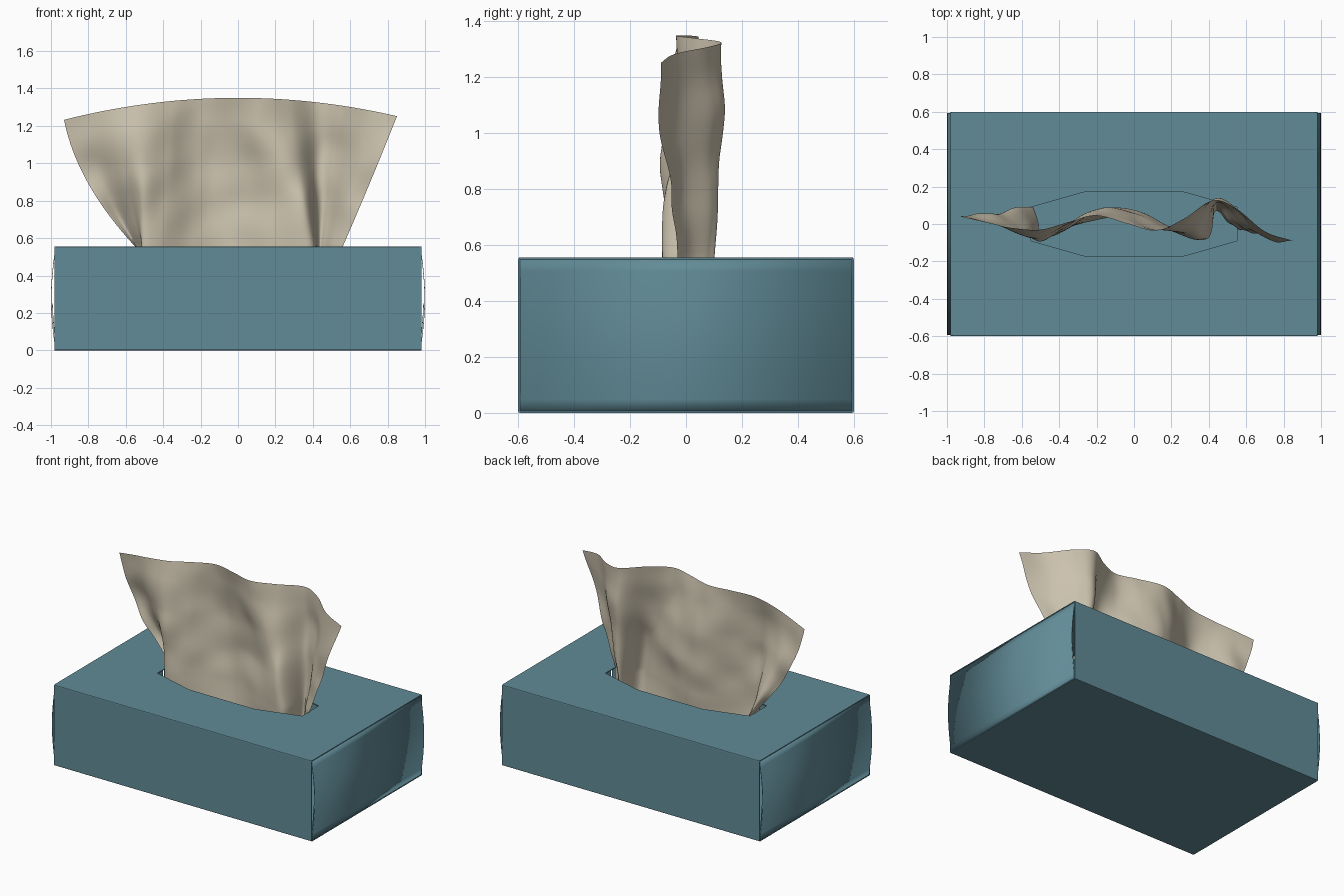
import bpy, bmesh, math
from mathutils import Vector, noise

if "Cube" in bpy.data.objects:
    bpy.data.objects.remove(bpy.data.objects["Cube"])

H = 0.555      # box height
HX, HY = 0.98, 0.6


def material(name, rgb):
    m = bpy.data.materials.new(name)
    m.diffuse_color = (*rgb, 1)
    m.use_nodes = True
    m.node_tree.nodes["Principled BSDF"].inputs["Base Color"].default_value = m.diffuse_color
    return m


def make_object(name, bm, mat):
    me = bpy.data.meshes.new(name)
    bm.to_mesh(me)
    bm.free()
    me.materials.append(mat)
    ob = bpy.data.objects.new(name, me)
    bpy.context.collection.objects.link(ob)
    return ob


def thicken(ob, t, offset=-1):
    s = ob.modifiers.new("thickness", 'SOLIDIFY')
    s.thickness, s.offset = t, offset


card = material("card", (0.12, 0.26, 0.31))
paper = material("paper", (0.60, 0.54, 0.42))

# Box sleeve: front, back and bottom, plus a top with an eight-sided slot
bm = bmesh.new()
profile = [(-HY, H), (-HY, 0), (HY, 0), (HY, H)]
left, right = [[bm.verts.new((x, y, z)) for y, z in profile] for x in (-HX, HX)]
for i in range(3):
    bm.faces.new((left[i], left[i + 1], right[i + 1], right[i]))
rim = [left[0], right[0], right[3], left[3]]
slot = [bm.verts.new((x, y, H)) for x, y in (
    (-0.55, -0.09), (-0.25, -0.175), (0.25, -0.175), (0.55, -0.09),
    (0.55, 0.09), (0.25, 0.175), (-0.25, 0.175), (-0.55, 0.09))]
edges = []
for loop in (rim, slot):
    for a, b in zip(loop, loop[1:] + loop[:1]):
        edges.append(bm.edges.get((a, b)) or bm.edges.new((a, b)))
bmesh.ops.triangle_fill(bm, edges=edges, use_beauty=True, normal=(0, 0, 1))
bmesh.ops.recalc_face_normals(bm, faces=bm.faces[:])
bm.normal_update()
if sum(f.normal.z * (f.calc_center_median().z - H / 2) * f.calc_area() for f in bm.faces) < 0:
    bmesh.ops.reverse_faces(bm, faces=bm.faces[:])
sleeve = make_object("box_sleeve", bm, card)
bev = sleeve.modifiers.new("soft_edges", 'BEVEL')
bev.width, bev.segments, bev.limit_method = 0.006, 2, 'ANGLE'
thicken(sleeve, 0.006)


# End flaps: slightly bowed sheets of card
def end_flap(name, side, z0, z1, inset):
    bm = bmesh.new()
    rows = []
    for i in range(13):
        z = z0 + (z1 - z0) * i / 12
        x = side * (HX - 0.004 - inset + 0.024 * math.sin(math.pi * z / H))
        rows.append([bm.verts.new((x, y, z)) for y in (-HY + 0.006, HY - 0.006)])
    for a, b in zip(rows, rows[1:]):
        f = (a[0], a[1], b[1], b[0])
        bm.faces.new(f if side > 0 else f[::-1])
    ob = make_object(name, bm, card)
    for p in ob.data.polygons:
        p.use_smooth = True
    thicken(ob, 0.003)


for side, label in ((-1, "left"), (1, "right")):
    end_flap(label + "_outer_flap", side, 0.002, H - 0.002, 0)
    end_flap(label + "_inner_flap", side, 0.002, 0.25, 0.006)

# Tissue: pleated sheet through control columns, base bunched and top spread
top_x = [-.93, -.80, -.66, -.50, -.35, -.20, -.03, .12, .27, .42, .55, .70, .85]
base_x = [-.55, -.54, -.51, -.51, -.42, -.25, -.05, .18, .39, .43, .46, .50, .56]
rows_t = [-.35, 0, .35, .7, 1]
rows_y = [
    [.04, .06, .0, -.05, -.04, .01, .04, -.01, -.05, .06, .06, .01, -.02],
    [.06, .09, .0, -.07, -.06, .03, .07, -.03, -.08, .09, .08, .02, -.03],
    [.05, .07, .0, -.08, -.03, .06, .08, .0, -.06, .11, .10, .0, -.05],
    [.05, .02, -.05, -.085, -.01, .07, .05, -.03, .0, .125, .09, -.03, -.09],
    [.04, .01, -.02, -.03, .01, .045, .0, -.035, .03, .125, .08, -.04, -.09]]


def spline(vals, u):
    """Smooth curve through evenly numbered values."""
    n = len(vals) - 1
    i = min(int(u), n - 1)
    f = u - i
    b, c = vals[i], vals[i + 1]
    a = vals[i - 1] if i > 0 else 2 * b - c
    d = vals[i + 2] if i + 2 <= n else 2 * c - b
    return b + .5 * f * (c - a + f * (2*a - 5*b + 4*c - d + f * (3*(b - c) + d - a)))


NU, NV = 120, 56
bm = bmesh.new()
grid = []
for j in range(NV + 1):
    v = 4 * j / NV
    t = spline(rows_t, v)
    row = []
    for i in range(NU + 1):
        u = 12 * i / NU
        xt, xb = spline(top_x, u), spline(base_x, u)
        bow = 0.65 + (0.05 - 0.65) * u / 12
        s = t + bow * t * (1 - t) if t > 0 else 0
        x = xb + (xt - xb) * s
        y = spline([spline(r, u) for r in rows_y], v)
        z = H + t * (1.35 - 0.11 * (xt / .9) ** 2 - H)
        # crumples fade out towards the hem
        fade = max(0, min(1, 4 * t * (1 - t)))
        y += 0.022 * fade * noise.noise(Vector((x * 6, 3.7, z * 5)))
        row.append(bm.verts.new((x, y, z)))
    grid.append(row)
for a, b in zip(grid, grid[1:]):
    for i in range(NU):
        bm.faces.new((a[i], a[i + 1], b[i + 1], b[i]))
tissue = make_object("tissue", bm, paper)
for p in tissue.data.polygons:
    p.use_smooth = True
